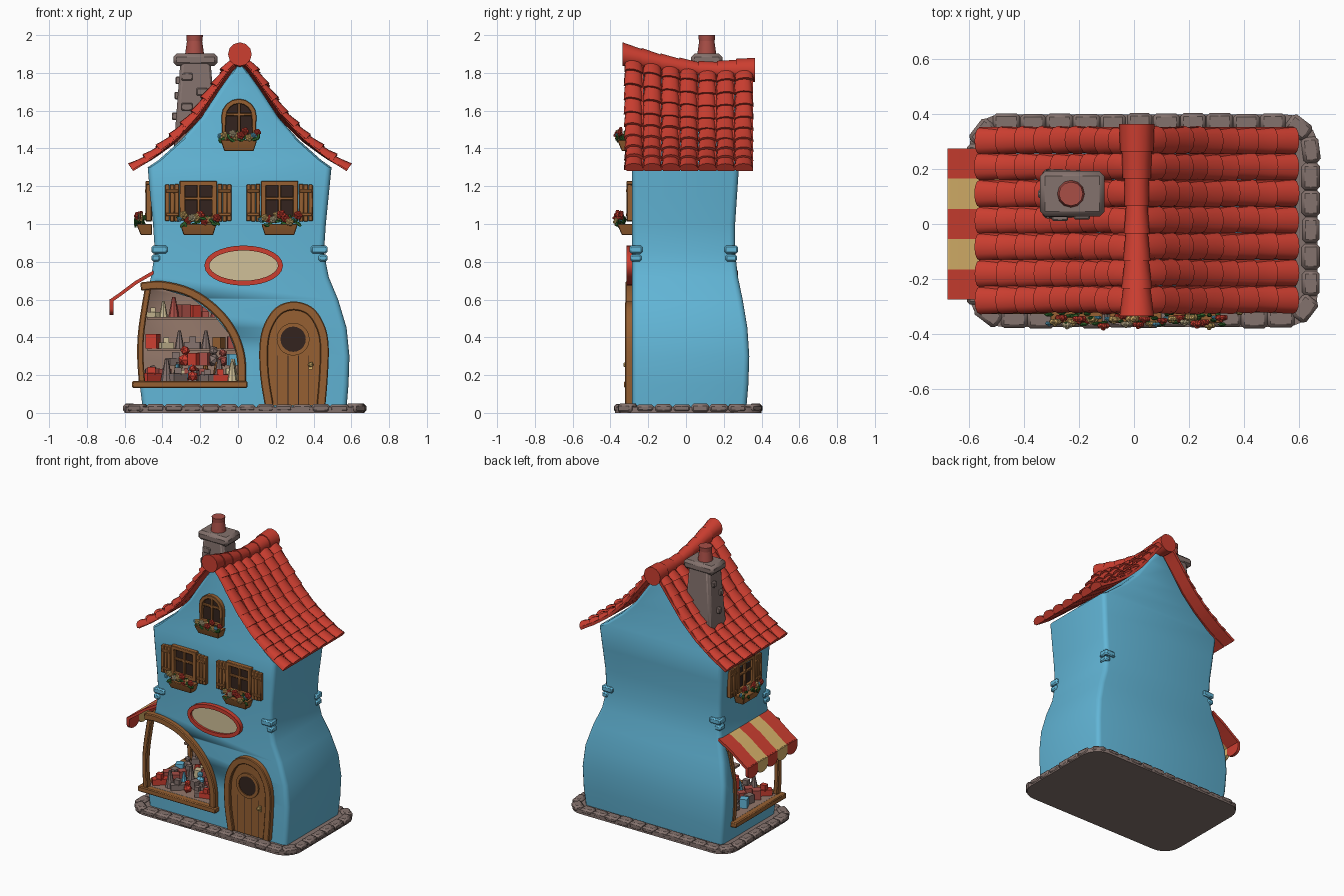
import bpy, bmesh, math, random
from mathutils import Matrix, Vector

if "Cube" in bpy.data.objects:
    bpy.data.objects.remove(bpy.data.objects["Cube"])

random.seed(7)
R = random.uniform

def material(name, r, g, b):
    m = bpy.data.materials.new(name)
    m.diffuse_color = [((c / 255 + .055) / 1.055) ** 2.4 for c in (r, g, b)] + [1]
    m.use_nodes = True
    m.node_tree.nodes["Principled BSDF"].inputs["Base Color"].default_value = m.diffuse_color
    return m

BLUE = material("wall_blue", 98, 182, 215)
RED = material("roof_red", 204, 62, 48)
STONE = material("stone_grey", 132, 114, 109)
WOOD = material("wood_brown", 150, 96, 50)
DARK = material("dark_glass", 52, 36, 30)
CREAM = material("cream", 208, 192, 152)
TAN = material("straw_yellow", 216, 178, 106)
GREEN = material("leaf_green", 48, 104, 44)
PLASTER = material("shop_plaster", 148, 120, 106)
CLAY = material("clay_pot", 168, 78, 70)

def done(bm, name, mats, M=None, bevel=0, angle=35):
    bmesh.ops.recalc_face_normals(bm, faces=bm.faces)
    if M: bm.transform(M)
    me = bpy.data.meshes.new(name)
    bm.to_mesh(me); bm.free()
    ob = bpy.data.objects.new(name, me)
    bpy.context.collection.objects.link(ob)
    for m in mats if isinstance(mats, list) else [mats]: me.materials.append(m)
    if bevel:
        b = ob.modifiers.new("soft_edges", 'BEVEL')
        b.width, b.segments, b.limit_method = bevel, 1, 'ANGLE'
    bpy.ops.object.select_all(action='DESELECT')
    ob.select_set(True); bpy.context.view_layer.objects.active = ob
    bpy.ops.object.shade_smooth_by_angle(angle=math.radians(angle))
    return ob

def loft(bm, rings, caps=True):
    vs = [[bm.verts.new(p) for p in r] for r in rings]
    n = len(vs[0])
    for a, b in zip(vs, vs[1:]):
        for i in range(n): bm.faces.new((a[i], a[(i + 1) % n], b[(i + 1) % n], b[i]))
    if caps: bm.faces.new(vs[0]); bm.faces.new(vs[-1])

def prism(bm, pts, y0, y1):
    loft(bm, [[(x, y, z) for x, z in pts] for y in (y0, y1)])

def ribbon(bm, pts, w, y0, y1, closed=False):
    rings, n = [], len(pts)
    for i, p in enumerate(pts):
        a, b = (pts[i - 1], pts[(i + 1) % n]) if closed else (pts[max(i - 1, 0)], pts[min(i + 1, n - 1)])
        t = (Vector(b) - Vector(a)).normalized() * w / 2
        if closed and n == 4: t *= 1.414
        rings.append([(p[0] - t.y, y0, p[1] + t.x), (p[0] + t.y, y0, p[1] - t.x),
                      (p[0] + t.y, y1, p[1] - t.x), (p[0] - t.y, y1, p[1] + t.x)])
    loft(bm, rings + rings[:1] if closed else rings, not closed)
    if closed: bmesh.ops.remove_doubles(bm, verts=bm.verts, dist=1e-5)

def box(bm, c, s, rot=0):
    bmesh.ops.create_cube(bm, size=1, matrix=Matrix.Translation(c) @ Matrix.Rotation(rot, 4, 'Z') @ Matrix.Diagonal((*s, 1)))

def ball(bm, c, s):
    bmesh.ops.create_icosphere(bm, subdivisions=1, radius=1, matrix=Matrix.Translation(c) @ Matrix.Rotation(R(0, 3), 4, 'Y') @ Matrix.Diagonal((*s, 1)))

def cone(bm, c, r1, r2, h, n=12):
    bmesh.ops.create_cone(bm, cap_ends=True, segments=n, radius1=r1, radius2=r2, depth=h, matrix=Matrix.Translation(c))

def ellipse(cx, cz, rx, rz, n=28):
    return [(cx + rx * math.cos(i * math.tau / n), cz + rz * math.sin(i * math.tau / n)) for i in range(n)]

def curve(pts, k=4):
    out, P = [], [Vector(p) for p in [pts[0], *pts, pts[-1]]]
    for a, b, c, d in zip(P, P[1:], P[2:], P[3:]):
        for i in range(k):
            t = i / k
            out.append(tuple(.5 * (2 * b + (c - a) * t + (2 * a - 5 * b + 4 * c - d) * t**2 + (3 * b - a - 3 * c + d) * t**3)))
    return out + [tuple(pts[-1])]

def rrect(x0, x1, y0, y1, r, n=3):
    return [(cx + r * math.cos(q * math.pi / 2 + i * math.pi / 2 / n), cy + r * math.sin(q * math.pi / 2 + i * math.pi / 2 / n))
            for q, (cx, cy) in enumerate([(x1 - r, y1 - r), (x0 + r, y1 - r), (x0 + r, y0 + r), (x1 - r, y0 + r)]) for i in range(n + 1)]

def lerp(tab, v):
    for (a, p), (b, q) in zip(tab, tab[1:]):
        if v <= b: return p + (q - p) * max(0, (v - a) / (b - a))
    return tab[-1][1]

# Stone plinth
bm = bmesh.new()
prism(bm, [(x, -y) for x, y in rrect(-.6, .67, -.375, .4, .12, 6)], 0, .03)
done(bm, "plinth_slab", STONE, Matrix.Rotation(math.pi / 2, 4, 'X'))
bm = bmesh.new()
path = [Vector(p) for p in rrect(-.575, .645, -.345, .37, .1, 6)]
seg = [(a, b - a) for a, b in zip(path, path[1:] + path[:1])]
total = sum(d.length for _, d in seg)
for i in range(38):
    s = total * i / 38
    for a, d in seg:
        if s <= d.length: break
        s -= d.length
    p = a + d.normalized() * s
    box(bm, (p.x, p.y, .025), (.096 + R(-.006, .006), .068 + R(-.006, .004), .042 + R(-.006, .006)), math.atan2(d.y, d.x))
done(bm, "plinth_stones", STONE, bevel=.012)

# Curvy house body with gable, and the open shop corner cut out of it
SAG = [(-.33, 0), (-.1, .045), (.1, .07), (.36, .055)]
def sag(y, z): return z - lerp(SAG, y) * min(1, max(0, (z - 1.3) / .55))
rows = [(.03, -.505, .575, .32), (.15, -.52, .585, .33), (.3, -.53, .59, .335), (.45, -.525, .575, .325),
        (.6, -.495, .53, .3), (.72, -.46, .48, .275), (.85, -.44, .455, .26), (1, -.45, .465, .26), (1.15, -.465, .48, .27), (1.3, -.478, .495, .28)]
rows += [(z, .01 - h, .01 + h, .28) for z, h in [(1.34, .43), (1.45, .31), (1.57, .205), (1.72, .11), (1.82, .04), (1.85, .01)]]
bm = bmesh.new()
loft(bm, [[(x, y, sag(y, z)) for x, y in rrect(a, b, -.285, yb, min(.03, (b - a) * .3))] for z, a, b, yb in rows])
body = done(bm, "house_body", [BLUE, PLASTER])
bm = bmesh.new()
prism(bm, [(-.8, .17), (0, .17), (-.005, .3), (-.05, .42), (-.13, .52), (-.25, .61), (-.4, .655), (-.8, .655)], -.5, .2)
for f in bm.faces: f.material_index = 1
cutter = done(bm, "shop_cutter", [BLUE, PLASTER])
mod = body.modifiers.new("shop_opening", 'BOOLEAN')
mod.object, mod.operation, mod.solver = cutter, 'DIFFERENCE', 'EXACT'
bpy.context.view_layer.objects.active = body
bpy.ops.object.modifier_apply(modifier=mod.name)
bpy.data.objects.remove(cutter)

# Exposed corner bricks
bm = bmesh.new()
for x, s in ((-.43, -1), (.445, 1)):
    for y in (-.265, .24):
        box(bm, (x - s * .015, y, .865), (.085, .07, .04))
        box(bm, (x + s * .005, y, .82), (.045, .06, .035))
done(bm, "corner_bricks", BLUE, bevel=.008)

# Roof: curved slab and barrel tiles
B = [Vector(p) for p in [(0, 1.865), (.05, 1.825), (.12, 1.72), (.22, 1.575), (.33, 1.455), (.45, 1.355), (.565, 1.28)]]
def roof(s, t, h, y):
    L = t * sum((b - a).length for a, b in zip(B, B[1:]))
    for a, b in zip(B, B[1:]):
        d = b - a
        if L <= d.length + 1e-6: break
        L -= d.length
    d.normalize()
    x, z = a + d * L + Vector((-d.y, d.x)) * h
    return (.01 + s * x, y, sag(y, z))
tiles, slab = bmesh.new(), bmesh.new()
for s in (-1, 1):
    for j in range(7):
        yc = -.276 + j * .0967
        loft(slab, [[roof(s, i / 14, h, yc + d) for h, d in ((0, -.04), (0, .05), (.02, .05), (.02, -.04))] for i in range(15)])
        for k in range(9):
            w = R(-.003, .003)
            ring = []
            for t, r, h0, h1 in ((max(0, k - .15) / 9, .044, .002, .034), ((k + .5) / 9, .049, .006, .042), ((k + 1) / 9, .051, .008, .05)):
                ring.append([roof(s, t, h0 + (h1 - h0 + w) * math.sin(a * math.pi / 6) ** .8 if 0 < a < 6 else h0,
                                  yc + w + r * math.cos(a * math.pi / 6)) for a in range(7)])
            loft(tiles, ring)
done(slab, "roof_slab", RED)
done(tiles, "roof_tiles", RED, angle=50)

# Sagging ridge caps
bm = bmesh.new()
rad = [(-.34, .06), (-.1, .045), (.1, .042), (.37, .068)]
mid = [(-.34, 1.9), (-.1, 1.845), (.1, 1.812), (.37, 1.815)]
for i in range(7):
    y0 = -.335 + i * .1
    loft(bm, [[(.01 + (lerp(rad, y) + g) * math.cos(a * math.tau / 12), y, lerp(mid, y) + (lerp(rad, y) + g) * math.sin(a * math.tau / 12))
               for a in range(12)] for y, g in ((y0, .003), (y0 + .1, -.003))])
done(bm, "ridge_caps", RED)

# Chimney
bm = bmesh.new()
loft(bm, [[(x, y, z) for x, y in rrect(-.225 - h, -.225 + h, .11 - d, .11 + d, .015, 1)] for z, h, d in ((1.4, .115, .095), (1.6, .1, .085), (1.86, .08, .075))])
for z, x, y in ((1.78, -.27, .04), (1.7, -.19, .032), (1.62, -.27, .026), (1.57, -.32, .11), (1.68, -.305, .07), (1.76, -.3, .14)):
    box(bm, (x, y, z), (.06, .03, .04))
done(bm, "chimney_stack", STONE, bevel=.005)
bm = bmesh.new()
box(bm, (-.225, .11, 1.87), (.235, .165, .065))
done(bm, "chimney_cap", STONE, bevel=.018)
bm = bmesh.new()
cone(bm, (-.23, .11, 1.95), .05, .036, .1); cone(bm, (-.23, .11, 1.985), .042, .044, .03)
done(bm, "chimney_pot", CLAY)

# Flower box windows
def window(name, M, shutters):
    fr, gl = bmesh.new(), bmesh.new()
    top = [(.08 * math.cos(a * math.pi / 8), 1.125 + .08 * math.sin(a * math.pi / 8)) for a in range(9)]
    pts = [(-.085, 1.03), (.085, 1.03), (.085, 1.215), (-.085, 1.215)] if shutters else [(-.08, 1.02), (.08, 1.02)] + top
    ribbon(fr, pts, .026, -.315, -.28, True)
    prism(gl, pts, -.293, -.286)
    box(fr, (0, -.298, 1.12), (.016, .02, .19)); box(fr, (0, -.298, 1.135), (.16, .02, .014))
    for s in (-1, 1) if shutters else ():
        for i in range(3): box(fr, (s * (.114 + i * .025), -.298, 1.112), (.0235, .03, .2 - .004 * i))
        for z in (1.05, 1.175): box(fr, (s * .139, -.313, z), (.066, .01, .016))
    loft(fr, [[(-w, y0, z), (w, y0, z), (w, -.28, z), (-w, -.28, z)] for z, w, y0 in ((.942, .078, -.34), (.985, .092, -.358), (1.0, .096, -.362))])
    done(fr, name + "_frame_and_box", WOOD, M, .003); done(gl, name + "_glass", DARK, M)
    beds = [(RED, bmesh.new()), (TAN, bmesh.new()), (CREAM, bmesh.new()), (BLUE, bmesh.new())]
    for i, c in enumerate((3, 1, 0, 2, 1, 0, 0, 1, 3, 0)):
        x, y, z, r = -.1 + i * .022, R(-.372, -.335), R(1.01, 1.05), R(.018, .024) if c < 3 else .013
        for k in range(5):
            a = k * math.tau / 5
            ball(beds[c][1], (x + r * .6 * math.cos(a), y, z + r * .6 * math.sin(a)), (r * .6, r * .55, r * .6))
        ball(beds[c][1], (x, y - r * .4, z), (r * .5,) * 3)
    for m, b in beds: done(b, name + "_flowers_" + m.name, m, M)
    lf = bmesh.new()
    for i in range(14): ball(lf, (-.1 + i * .0155, R(-.37, -.32), R(.993, 1.035)), (.02, .008, .01))
    done(lf, name + "_leaves", GREEN, M)

T = Matrix.Translation
window("left_window", T((-.21, 0, 0)), True)
window("right_window", T((.22, 0, 0)), True)
window("gable_window", T((.005, 0, .445)), False)
window("side_window", T((-.175, .02, 0)) @ Matrix.Rotation(-math.pi / 2, 4, 'Z'), True)

# Oval sign
bm = bmesh.new(); ribbon(bm, ellipse(.03, .78, .195, .093), .026, -.315, -.28, True); done(bm, "sign_rim", RED)
bm = bmesh.new(); prism(bm, ellipse(.03, .78, .19, .088), -.3, -.28); done(bm, "sign_board", CREAM)

# Door
arch = curve([(.165, .04), (.14, .2), (.137, .36), (.16, .46), (.215, .54), (.295, .567), (.38, .54), (.435, .46), (.457, .36), (.453, .2), (.44, .04)])
bm = bmesh.new(); ribbon(bm, arch, .046, -.322, -.28); done(bm, "door_frame", WOOD, bevel=.005)
bm = bmesh.new(); prism(bm, arch, -.302, -.28); ribbon(bm, ellipse(.292, .39, .077, .077, 20), .02, -.314, -.3, True)
done(bm, "door_panel", WOOD)
bm = bmesh.new(); prism(bm, ellipse(.292, .39, .07, .07, 20), -.308, -.3)
for x in (.21, .265, .32, .375): box(bm, (x, -.302, .175), (.004, .004, .26))
done(bm, "door_glass_and_grooves", DARK)
bm = bmesh.new(); ball(bm, (.385, -.32, .255), (.016, .014, .016)); box(bm, (.385, -.306, .25), (.018, .01, .04)); done(bm, "door_handle", TAN)

# Shop timber frame, with posts, sills and shelves
bm = bmesh.new()
ribbon(bm, curve([(-.515, .668), (-.4, .675), (-.25, .635), (-.12, .545), (-.03, .43), (.015, .3), (.02, .16)]), .045, -.32, -.265)
post = curve([(-.508, .16), (-.517, .3), (-.51, .45), (-.475, .67)])
ribbon(bm, post, .034, -.315, -.27); ribbon(bm, post, .034, .185, .225)
box(bm, (-.255, -.29, .15), (.61, .075, .038)); box(bm, (-.53, -.04, .15), (.06, .56, .038)); box(bm, (-.48, -.04, .67), (.04, .54, .035))
done(bm, "shop_frame", WOOD, bevel=.006)
bm = bmesh.new()
for z in (.335, .5): box(bm, (-.235, .14, z), (.49, .12, .014))
done(bm, "shop_shelves", PLASTER)

# Toys on the shop floor and shelves
piles = [(m, bmesh.new()) for m in (RED, STONE, CLAY, CREAM, WOOD, BLUE)]
def toy(x, y, z, s):
    b = piles[random.choice((0, 0, 1, 1, 1, 2, 2, 3, 4, 5))][1]
    kind = random.randrange(4)
    if kind == 0: box(b, (x, y, z + s * .6), (s, s, s * 1.2), R(0, 1.5))
    elif kind == 1: cone(b, (x, y, z + s * .9), s * .5, s * .15, s * 1.8, 8)
    elif kind == 2: ball(b, (x, y, z + s * .45), (s * .55,) * 3); ball(b, (x, y, z + s * 1.2), (s * .4,) * 3)
    else: box(b, (x, y, z + s * .3), (s * 1.5, s * .7, s * .6), R(0, 3)); box(b, (x, y, z + s * .8), (s * .6, s * .5, s * .6))
for i in range(7):
    for j in range(5): toy(-.455 + i * .07 + R(-.012, .012), -.22 + j * .075, .17, R(.045, .07))
    toy(-.45 + i * .07, .12, .342, R(.05, .065)); toy(-.45 + i * .055, .14, .507, R(.045, .06))
    toy(-.33 + i * .05, R(-.05, .05), .25, R(.05, .07))
for m, b in piles: done(b, "toys_" + m.name, m)

# Striped awning with scalloped edge
left = T((-.385, 0, 0)) @ Matrix.Rotation(-math.pi / 2, 4, 'Z')
for name, m, ids in (("awning_red", RED, (0, 2, 4)), ("awning_straw", TAN, (1, 3))):
    bm = bmesh.new()
    for i in ids:
        y0 = -.275 + i * .11
        ribbon(bm, [(-.445, .745), (-.54, .69), (-.62, .63), (-.668, .597)], .018, y0, y0 + .11)
    done(bm, name, m)
    bm = bmesh.new()
    for i in ids:
        c = .22 - i * .11
        prism(bm, [(c + .055, .602)] + [(c + .055 * math.cos(a * math.pi / 8), .55 - .033 * math.sin(a * math.pi / 8)) for a in range(9)] + [(c - .055, .602)], -.295, -.275)
    done(bm, name + "_valance", m, left)
